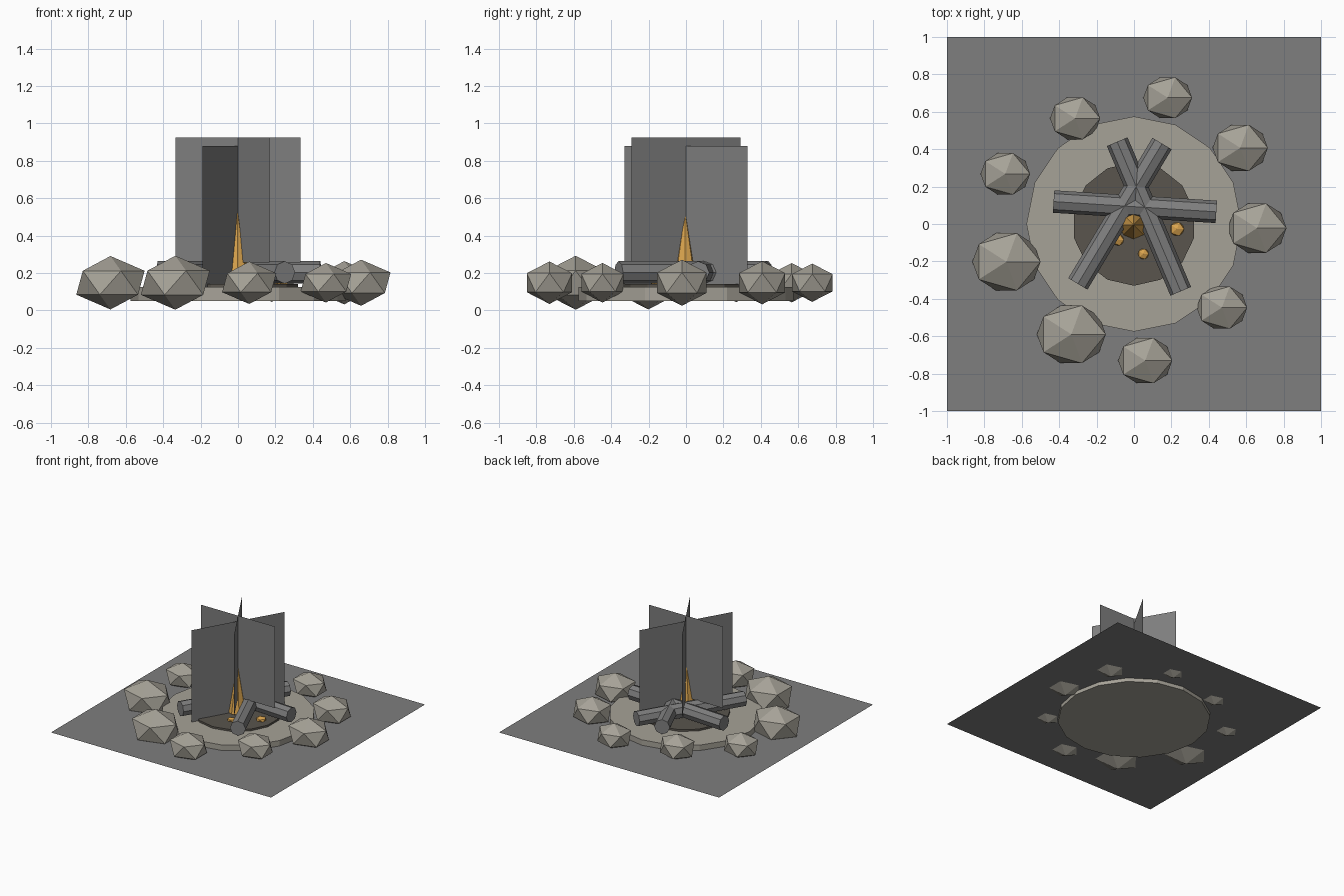
import bpy
import math
from mathutils import Vector

cube = bpy.data.objects.get("Cube")
if cube:
    bpy.data.objects.remove(cube, do_unlink=True)


def material(name, color):
    m = bpy.data.materials.new(name)
    m.use_nodes = True
    m.diffuse_color = (*color, 1)
    bsdf = next(n for n in m.node_tree.nodes if n.type == "BSDF_PRINCIPLED")
    bsdf.inputs["Base Color"].default_value = (*color, 1)
    return m


grey = material("plain grey", (0.21, 0.21, 0.21))
stone = material("warm stone", (0.38, 0.36, 0.31))
ash = material("dark ash", (0.10, 0.09, 0.075))
fire = material("fire orange", (0.70, 0.37, 0.075))


def finish(name, mat):
    obj = bpy.context.object
    obj.name = name
    obj.data.materials.append(mat)
    return obj


def disc(name, sides, radius, bottom, top, mat):
    bpy.ops.mesh.primitive_cylinder_add(
        vertices=sides, radius=radius, depth=top - bottom,
        location=(0, 0, (bottom + top) / 2))
    return finish(name, mat)


def nugget(name, location, scale, mat):
    bpy.ops.mesh.primitive_ico_sphere_add(subdivisions=1, radius=1, location=location)
    obj = finish(name, mat)
    obj.scale = scale
    return obj


# Ground sheet, stone base and ash bed
bpy.ops.mesh.primitive_plane_add(size=2, location=(0, 0, 0.08))
finish("ground", grey)
disc("stone_base", 16, 0.575, 0.05, 0.125, stone)
disc("ash_bed", 14, 0.33, 0.11, 0.14, ash)

# Ring of rocks: x, y, size
rocks = [(-0.682, -0.202, 0.204), (-0.335, -0.59, 0.206), (0.06, -0.73, 0.162),
         (0.47, -0.447, 0.151), (0.658, -0.022, 0.176), (0.568, 0.407, 0.165),
         (0.18, 0.675, 0.146), (-0.315, 0.565, 0.15), (-0.688, 0.268, 0.148)]
for i, (x, y, s) in enumerate(rocks):
    nugget(f"rock_{i + 1}", (x, y, 0.148), (s, s * 0.88, s * 0.7), stone)

# Three crossed logs, given by their two ends
logs = [((-0.43, 0.12), (0.44, 0.065)),
        ((-0.09, 0.44), (0.25, -0.36)),
        ((0.15, 0.43), (-0.30, -0.32))]
for i, (a, b) in enumerate(logs):
    a, b = Vector((*a, 0.203)), Vector((*b, 0.203))
    bpy.ops.mesh.primitive_cylinder_add(
        vertices=8, radius=0.06, depth=(b - a).length, location=(a + b) / 2,
        rotation=(math.pi / 2, 0, math.atan2(b.y - a.y, b.x - a.x) + math.pi / 2))
    finish(f"log_{i + 1}", grey)

# Flame and embers
bpy.ops.mesh.primitive_cone_add(vertices=8, radius1=0.075, radius2=0, depth=0.385,
                                location=(-0.003, -0.005, 0.3375))
finish("flame", fire)
for i, (x, y, s) in enumerate([(0.23, -0.027, 0.042), (0.05, -0.16, 0.032),
                               (-0.085, -0.085, 0.034)]):
    nugget(f"ember_{i + 1}", (x, y, 0.145), (s, s, s * 0.6), fire)

# Upright smoke sheets crossing at the centre: turn, width, top
for i, (turn, width, top) in enumerate([(0, 0.67, 0.925), (-60, 0.67, 0.925),
                                        (60, 0.76, 0.88)]):
    bpy.ops.mesh.primitive_plane_add(
        size=width, location=(0, 0, top - width / 2),
        rotation=(math.pi / 2, 0, math.radians(turn)))
    finish(f"smoke_sheet_{i + 1}", grey)
